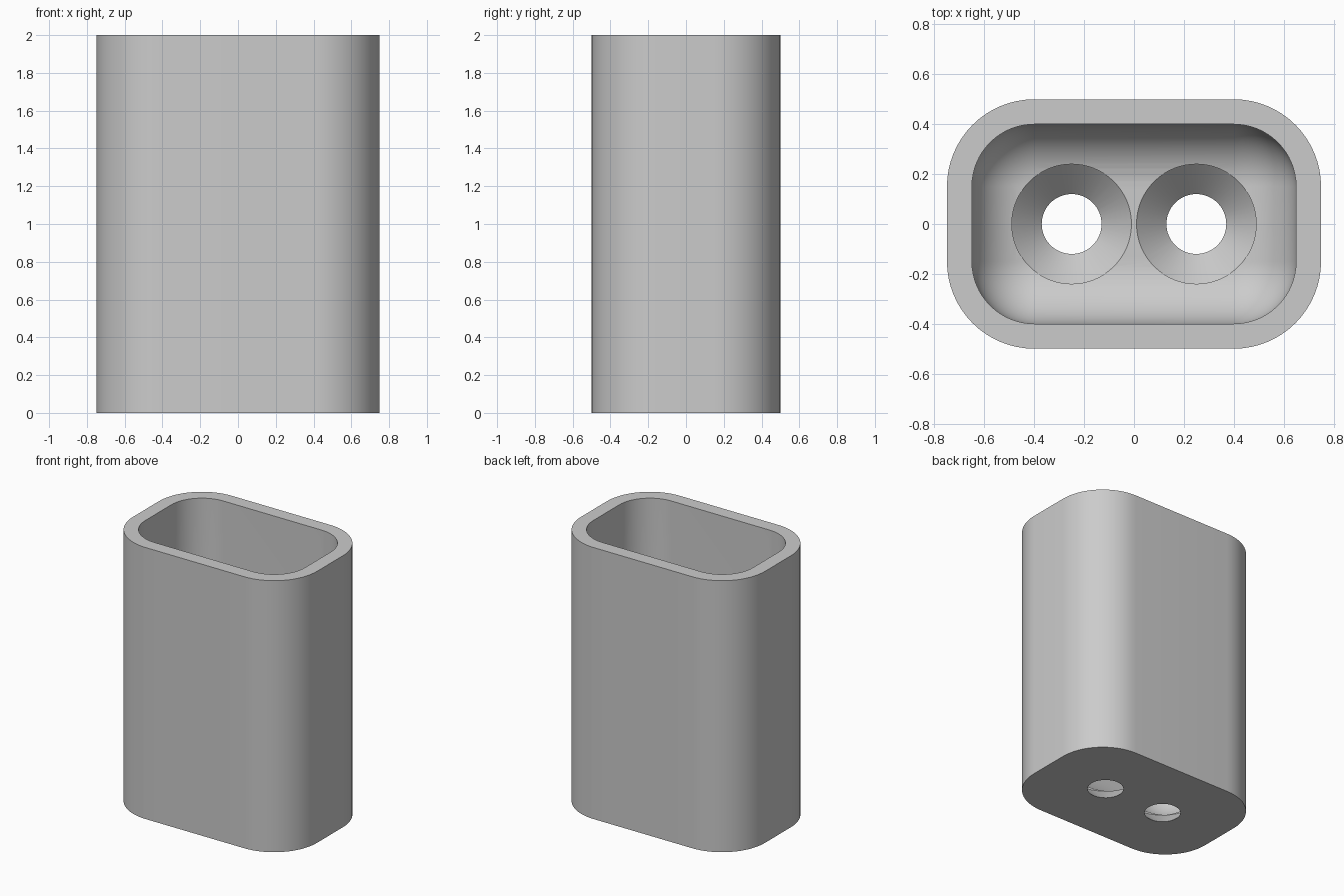
import bpy, bmesh, math
from mathutils import Vector

cube = bpy.data.objects.get("Cube")
if cube:
    bpy.data.objects.remove(cube, do_unlink=True)

ARC = 16        # segments per rounded corner
FLOOR = 0.12    # floor thickness
FILLET = 0.25   # cavity corner and floor rounding

grey = bpy.data.materials.new("plain grey")
grey.use_nodes = True
colour = (0.6, 0.6, 0.6, 1)
grey.diffuse_color = colour
grey.node_tree.nodes["Principled BSDF"].inputs["Base Color"].default_value = colour


def rounded_ring(bm, radius, z):
    """Rounded rectangle around four fixed corner centres."""
    verts = []
    for q, (sx, sy) in enumerate([(1, 1), (-1, 1), (-1, -1), (1, -1)]):
        for i in range(ARC + 1):
            a = (q + i / ARC) * math.pi / 2
            verts.append(bm.verts.new((sx * 0.4 + radius * math.cos(a),
                                       sy * 0.15 + radius * math.sin(a), z)))
    return verts


def circle_ring(bm, radius, z, x):
    n = 64
    return [bm.verts.new((x + radius * math.cos(i * math.tau / n),
                          radius * math.sin(i * math.tau / n), z)) for i in range(n)]


def make_object(name, bm, rings):
    """Skin the rings, cap both ends and create the object."""
    for a, b in zip(rings, rings[1:]):
        for i in range(len(a)):
            j = (i + 1) % len(a)
            bm.faces.new((a[i], a[j], b[j], b[i]))
    bm.faces.new(rings[0][::-1])
    bm.faces.new(rings[-1])
    bmesh.ops.remove_doubles(bm, verts=bm.verts[:], dist=1e-5)
    bmesh.ops.recalc_face_normals(bm, faces=bm.faces[:])
    mesh = bpy.data.meshes.new(name)
    bm.to_mesh(mesh)
    bm.free()
    mesh.materials.append(grey)
    obj = bpy.data.objects.new(name, mesh)
    bpy.context.collection.objects.link(obj)
    return obj


# Holder body: outer wall, flat rim, inner wall, rounded cavity floor
bm = bmesh.new()
rings = [rounded_ring(bm, 0.35, 0), rounded_ring(bm, 0.35, 2), rounded_ring(bm, FILLET, 2)]
for i in range(ARC + 1):
    t = i / ARC * math.pi / 2
    rings.append(rounded_ring(bm, FILLET * math.cos(t), FLOOR + FILLET * (1 - math.sin(t))))
body = make_object("holder_body", bm, rings)

# Two countersunk drain holes through the floor
cutters = []
for side, x in (("left", 0.25), ("right", -0.25)):
    bm = bmesh.new()
    profile = [(0.12, -0.1), (0.12, 0), (0.24, FLOOR), (0.24, FLOOR + 0.2)]
    cutter = make_object(side + "_hole_cutter", bm, [circle_ring(bm, r, z, x) for r, z in profile])
    cutter.hide_render = True
    mod = body.modifiers.new(side + "_hole", 'BOOLEAN')
    mod.operation = 'DIFFERENCE'
    mod.solver = 'EXACT'
    mod.object = cutter
    cutters.append(cutter)

bpy.ops.object.select_all(action='DESELECT')
body.select_set(True)
bpy.context.view_layer.objects.active = body
for mod in list(body.modifiers):
    bpy.ops.object.modifier_apply(modifier=mod.name)
for cutter in cutters:
    bpy.data.objects.remove(cutter, do_unlink=True)

bpy.ops.object.shade_smooth_by_angle(angle=math.radians(30))
